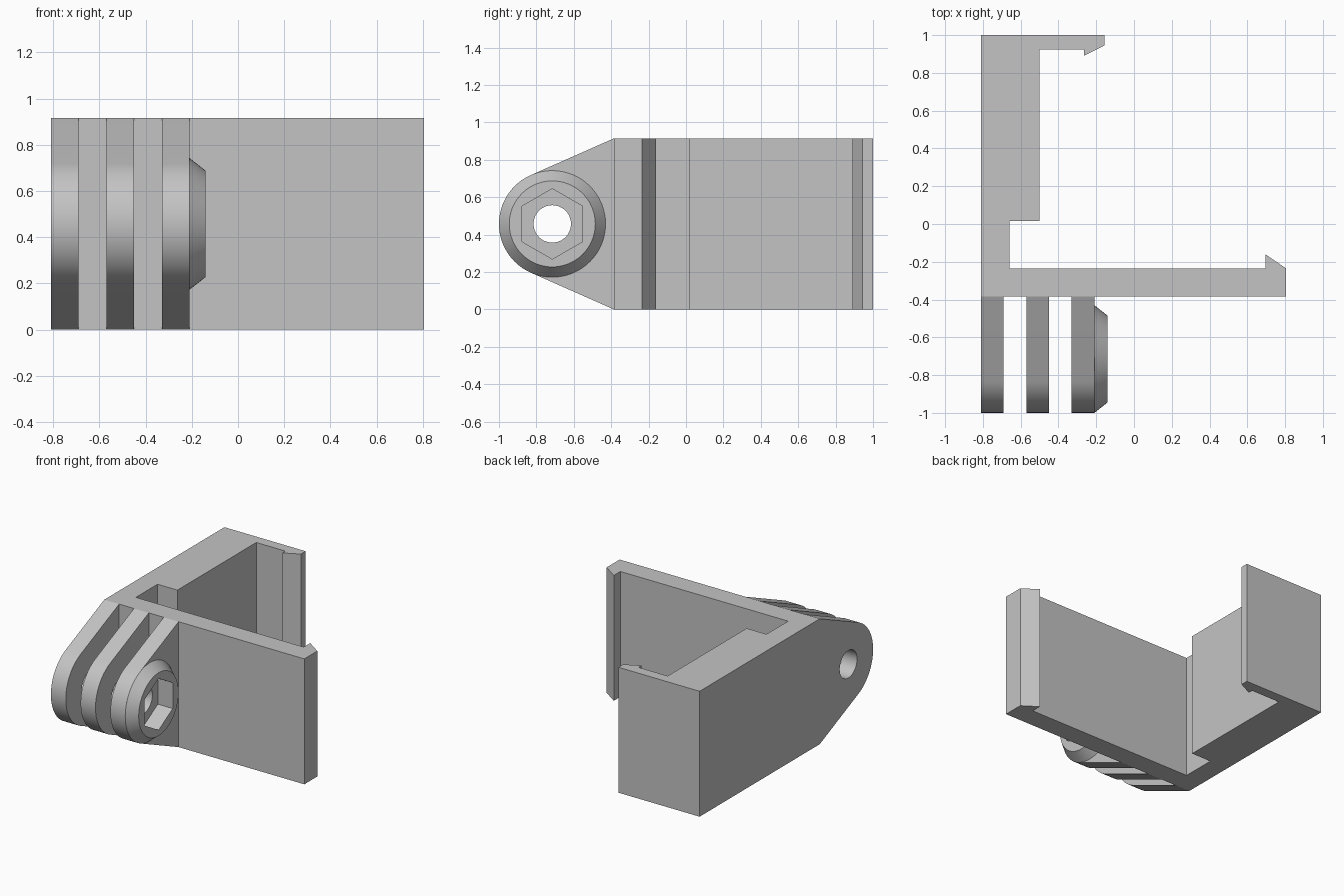
import bpy, bmesh, math
from mathutils import Matrix, Vector

if "Cube" in bpy.data.objects:
    bpy.data.objects.remove(bpy.data.objects["Cube"], do_unlink=True)

HEIGHT = 0.915
PIVOT_Y, PIVOT_Z, LUG_R = -0.715, HEIGHT / 2, 0.285
LUG_BACK = -0.385

grey = bpy.data.materials.new("grey plastic")
grey.use_nodes = True
colour = (0.55, 0.55, 0.55, 1)
grey.diffuse_color = colour
grey.node_tree.nodes["Principled BSDF"].inputs["Base Color"].default_value = colour


def finish(name, bm):
    bmesh.ops.recalc_face_normals(bm, faces=bm.faces)
    mesh = bpy.data.meshes.new(name)
    bm.to_mesh(mesh)
    bm.free()
    mesh.materials.append(grey)
    obj = bpy.data.objects.new(name, mesh)
    bpy.context.collection.objects.link(obj)
    return obj


def prism(name, points, direction):
    """Extrude a closed outline along a direction."""
    bm = bmesh.new()
    face = bm.faces.new([bm.verts.new(p) for p in points])
    new = bmesh.ops.extrude_face_region(bm, geom=[face])["geom"]
    verts = [v for v in new if isinstance(v, bmesh.types.BMVert)]
    bmesh.ops.translate(bm, verts=verts, vec=direction)
    return finish(name, bm)


def round_part(name, x0, x1, r0, r1, sides):
    """Cylinder or cone on the pivot axis, with a corner pointing up."""
    bm = bmesh.new()
    bmesh.ops.create_cone(bm, cap_ends=True, segments=sides,
                          radius1=r0, radius2=r1, depth=x1 - x0)
    turn = Matrix.Rotation(math.pi / 2, 4, 'Y')
    place = Matrix.Translation(((x0 + x1) / 2, PIVOT_Y, PIVOT_Z))
    if sides == 6:
        turn = turn @ Matrix.Rotation(math.pi / 2, 4, 'Z') @ Matrix.Rotation(math.pi / 2, 4, 'Z')
    bmesh.ops.transform(bm, matrix=place @ turn, verts=bm.verts)
    if sides == 6 and max(v.co.z for v in bm.verts) < PIVOT_Z + r0 * 0.95:
        bmesh.ops.rotate(bm, verts=bm.verts, cent=(0, PIVOT_Y, PIVOT_Z),
                         matrix=Matrix.Rotation(math.pi / 6, 3, 'X'))
    return finish(name, bm)


def cut(obj, cutter):
    mod = obj.modifiers.new("cut", 'BOOLEAN')
    mod.operation, mod.solver, mod.object = 'DIFFERENCE', 'EXACT', cutter
    bpy.context.view_layer.objects.active = obj
    bpy.ops.object.modifier_apply(modifier=mod.name)


def smooth(obj):
    for p in obj.data.polygons:
        p.use_smooth = True
    obj.data.set_sharp_from_angle(angle=math.radians(30))


# Clip body: side wall, thick pad, and two arms ending in snap hooks
outline = [(-0.81, 1), (-0.155, 1), (-0.155, 0.945), (-0.265, 0.89),
           (-0.265, 0.925), (-0.5, 0.925), (-0.5, 0.015), (-0.66, 0.015),
           (-0.66, -0.235), (0.695, -0.235), (0.695, -0.16),
           (0.805, -0.235), (0.805, LUG_BACK), (-0.81, LUG_BACK)]
prism("clip_body", [(x, y, 0) for x, y in outline], (0, 0, HEIGHT))

# Lug outline: straight flanks tangent to a round nose
corner = Vector((LUG_BACK - PIVOT_Y, HEIGHT - PIVOT_Z))
start = math.atan2(corner.y, corner.x) + math.acos(LUG_R / corner.length)
steps = 32
nose = []
for i in range(steps + 1):
    a = start + (2 * math.pi - 2 * start) * i / steps
    nose.append((PIVOT_Y + LUG_R * math.cos(a), PIVOT_Z + LUG_R * math.sin(a)))
lug_outline = [(LUG_BACK, HEIGHT)] + nose + [(LUG_BACK, 0)]

# Cutters for the bolt hole and the hexagonal nut pocket
bolt = round_part("bolt_cutter", -1, 0, 0.1, 0.1, 48)
nut = round_part("nut_cutter", -0.26, 0, 0.188, 0.188, 6)

# Three hinge lugs; the last one carries the nut boss
parts = []
for name, x in (("left_end_lug", -0.81), ("middle_lug", -0.57), ("nut_lug", -0.33)):
    lug = prism(name.replace("left_end", "outer"),
                [(x, y, z) for y, z in lug_outline], (0.12, 0, 0))
    cut(lug, bolt)
    parts.append(lug)
cut(parts[-1], nut)

# Tapered boss around the nut pocket
boss = round_part("nut_boss", -0.21, -0.14, LUG_R, 0.23, 64)
cut(boss, nut)

for part in parts + [boss]:
    smooth(part)
for helper in (bolt, nut):
    bpy.data.objects.remove(helper, do_unlink=True)
